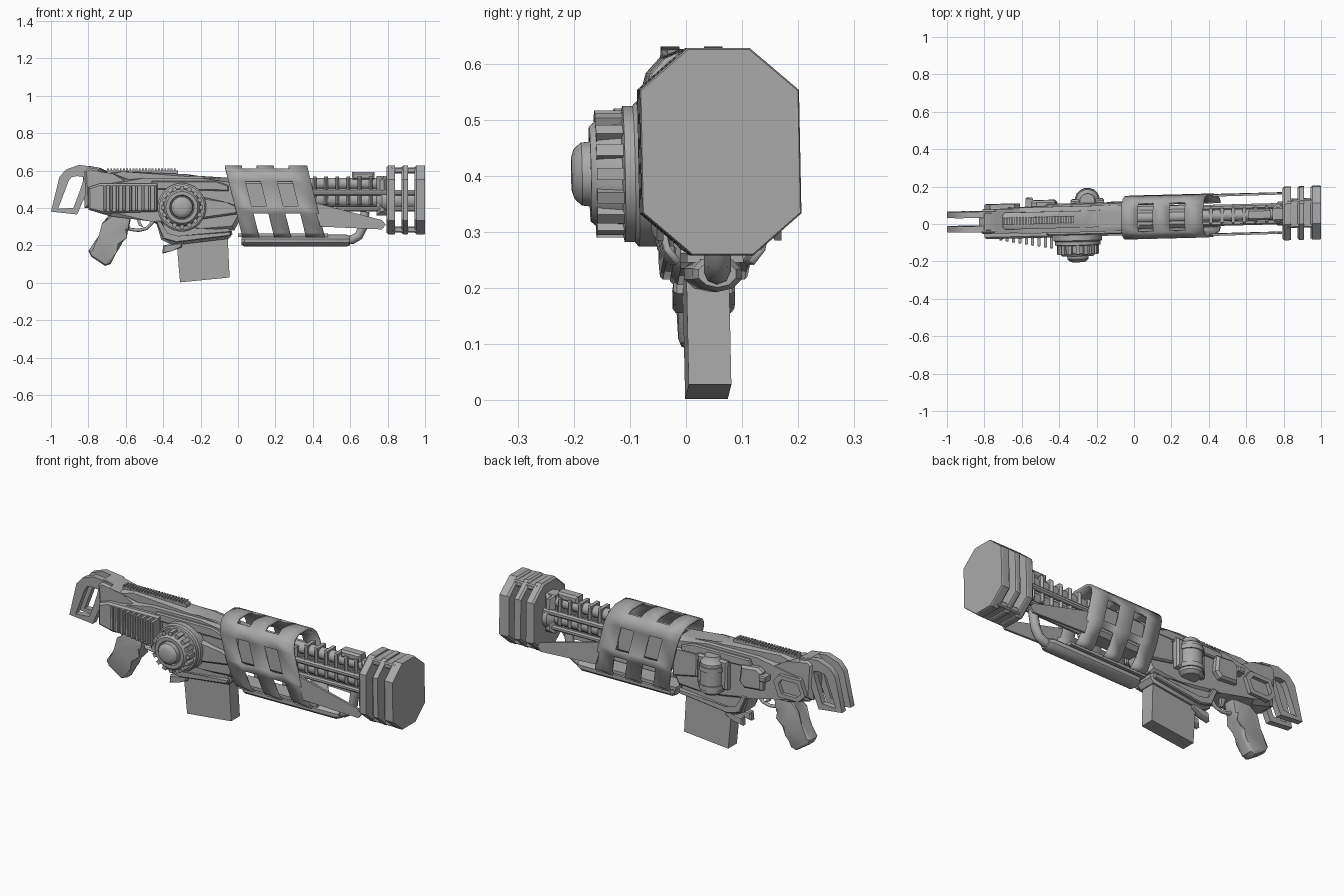
import bpy, bmesh, math
from mathutils import Matrix, Vector

if "Cube" in bpy.data.objects:
    bpy.data.objects.remove(bpy.data.objects["Cube"])

grey = bpy.data.materials.new("gunmetal grey")
grey.diffuse_color = (0.40, 0.40, 0.40, 1)
grey.use_nodes = True
grey.node_tree.nodes["Principled BSDF"].inputs["Base Color"].default_value = grey.diffuse_color


def place(v):
    """The whole weapon sits slightly yawed and rolled in its frame."""
    return Vector((v[0], v[1] + 0.036 + 0.026 * v[0] - 0.02 * (v[2] - 0.43), v[2]))


def finish(name, bm, angle=0.6):
    bmesh.ops.recalc_face_normals(bm, faces=bm.faces[:])
    for v in bm.verts:
        v.co = place(v.co)
    me = bpy.data.meshes.new(name)
    bm.to_mesh(me)
    bm.free()
    me.shade_smooth()
    me.set_sharp_from_angle(angle=angle)
    me.materials.append(grey)
    ob = bpy.data.objects.new(name, me)
    bpy.context.collection.objects.link(ob)
    return ob


def prism(name, pts, y0, y1, bev=0.0, seg=1):
    """Side profile in x-z, extruded from y0 to y1, with bevelled rims."""
    bm = bmesh.new()
    a = [bm.verts.new((x, y0, z)) for x, z in pts]
    b = [bm.verts.new((x, y1, z)) for x, z in pts]
    bm.faces.new(a)
    bm.faces.new(b[::-1])
    n = len(pts)
    for i in range(n):
        bm.faces.new((a[i], b[i], b[(i + 1) % n], a[(i + 1) % n]))
    if bev:
        rim = [e for e in bm.edges if abs(e.verts[0].co.y - e.verts[1].co.y) < 1e-6]
        bmesh.ops.bevel(bm, geom=rim, offset=bev, segments=seg, affect='EDGES', profile=0.5)
    return finish(name, bm)


def box(name, x0, x1, y0, y1, z0, z1, bev=0.0):
    return prism(name, [(x0, z0), (x1, z0), (x1, z1), (x0, z1)], y0, y1, bev)


def frame(name, outer, inner, y0, y1):
    """Flat ring between two matching outlines, optionally splayed per end."""
    bm = bmesh.new()
    n = len(outer)
    rings = [[bm.verts.new((x, y, z)) for x, z in p]
             for p, y in ((outer, y0), (outer, y1), (inner, y1), (inner, y0))]
    for k in range(4):
        r, s = rings[k], rings[(k + 1) % 4]
        for i in range(n):
            bm.faces.new((r[i], r[(i + 1) % n], s[(i + 1) % n], s[i]))
    return finish(name, bm)


def lathe(name, prof, c, axis, seg=20, sy=1.0):
    """Spin (distance, radius) steps about the x, y or z axis through c."""
    bm = bmesh.new()
    rings = []
    for d, r in prof:
        ring = []
        for i in range(seg):
            t = 2 * math.pi * (i + 0.5) / seg
            u, w = r * math.cos(t), r * math.sin(t)
            p = {'x': (d, u * sy, w), 'y': (u, d, w), 'z': (u, w, d)}[axis]
            ring.append(bm.verts.new(Vector(c) + Vector(p)))
        rings.append(ring)
    for r, s in zip(rings, rings[1:]):
        for i in range(seg):
            bm.faces.new((r[i], r[(i + 1) % seg], s[(i + 1) % seg], s[i]))
    bm.faces.new(rings[0])
    bm.faces.new(rings[-1])
    return finish(name, bm)


def pipe(name, pts, r):
    cu = bpy.data.curves.new(name, 'CURVE')
    cu.dimensions = '3D'
    cu.bevel_depth, cu.bevel_resolution, cu.use_fill_caps = r, 2, True
    sp = cu.splines.new('POLY')
    sp.points.add(len(pts) - 1)
    for p, q in zip(sp.points, pts):
        p.co = (*place(q), 1)
    cu.materials.append(grey)
    ob = bpy.data.objects.new(name, cu)
    bpy.context.collection.objects.link(ob)


# stock: forked pair of loops joined to a solid neck
outer = [(-1, .38), (-.955, .565), (-.92, .605), (-.85, .63), (-.74, .615), (-.76, .52), (-.81, .48), (-.86, .365)]
inner = [(-.962, .395), (-.905, .545), (-.89, .565), (-.86, .57), (-.825, .565), (-.83, .54), (-.85, .48), (-.88, .4)]
for s, side in ((-1, "left"), (1, "right")):
    frame("stock_loop_" + side, outer, inner, s * .022, s * .055)
prism("stock_neck", [(-.82, .40), (-.83, .60), (-.80, .625), (-.74, .615), (-.68, .565), (-.55, .54), (-.55, .38)],
      -.065, .065, .02)

# receiver body, upper housing and toothed sight rail
prism("receiver_body", [(-.80, .39), (-.78, .53), (-.5, .56), (-.2, .56), (.03, .55), (.03, .37), (-.02, .28),
                        (-.2, .29), (-.40, .30), (-.46, .35), (-.68, .355)], -.07, .07, .022)
prism("upper_housing", [(-.76, .52), (-.70, .585), (-.62, .595), (-.27, .58), (-.22, .56), (-.03, .56), (-.03, .5)],
      -.045, .045, .012)
box("sight_rail", -.70, -.32, -.018, .018, .58, .6)
for i in range(22):
    x = -.70 + i * .017
    box("rail_tooth", x, x + .010, -.02, .02, .597, .61)
for s in (-1, 1):
    prism("side_ledge", [(-.48, .50), (-.46, .545), (-.12, .545), (-.05, .52), (-.05, .49)], s * .06, s * .085, .006)

# cooling fin block on the left side
prism("fin_block", [(-.80, .39), (-.80, .51), (-.74, .53), (-.43, .53), (-.43, .38), (-.72, .37)], -.095, -.05, .01)
for i in range(9):
    x, d = -.72 + i * .034, -.105 - i * .006
    prism("cooling_fin", [(x, .385), (x, .52), (x + .016, .52), (x + .016, .385)], d, -.08, .003)

# round dial with knurled rim and hub
D = (-.30, 0, .403)
lathe("dial_base", [(-.06, .13), (-.115, .13), (-.122, .122), (-.14, .122), (-.145, .10)], D, 'y', 28)
lathe("dial_drum", [(-.13, .104), (-.185, .098), (-.20, .085), (-.20, .066), (-.19, .062)], D, 'y', 28)
lathe("dial_hub", [(-.18, .062), (-.215, .058), (-.228, .046), (-.233, .03)], D, 'y', 12)
for i in range(16):
    bm = bmesh.new()
    bmesh.ops.create_cube(bm, size=1, matrix=Matrix.Translation(D) @ Matrix.Rotation(i * math.pi / 8, 4, 'Y')
                          @ Matrix.Translation((.102, -.165, 0)) @ Matrix.Diagonal((.022, .05, .022, 1)))
    finish("dial_knurl", bm)
prism("dial_wedge", [(-.20, .46), (-.06, .43), (.02, .40), (.02, .37), (-.19, .34)], -.095, -.06, .01)
for i in range(3):
    box("side_vent", -.19, -.16, -.078, -.06, .485 + i * .014, .494 + i * .014)

# right side: canister, bolt block, raised panel and support struts
C = (-.25, .095, 0)
lathe("side_canister", [(.32, .045), (.335, .062), (.49, .062), (.505, .045), (.525, .04)], C, 'z', 16)
for z in (.35, .45):
    lathe("canister_band", [(z, .068), (z + .025, .068)], C, 'z', 16)
box("canister_mount", -.34, -.16, .06, .105, .35, .51, .01)
prism("bolt_block", [(-.55, .40), (-.55, .50), (-.52, .52), (-.42, .51), (-.41, .42), (-.44, .39)], .06, .105, .012)
box("bolt_handle", -.58, -.54, .06, .12, .46, .49, .006)
panel = [(-.80, .43), (-.77, .51), (-.64, .51), (-.61, .47), (-.64, .39), (-.76, .39)]
frame("side_panel_frame", panel, [(-.71 + (x + .71) * .72, .45 + (z - .45) * .65) for x, z in panel], .06, .09)
prism("front_side_cover", [(-.15, .37), (-.15, .50), (.0, .50), (.0, .34)], .06, .085, .008)

# grip, trigger and guard
prism("pistol_grip", [(-.69, .37), (-.71, .31), (-.745, .25), (-.80, .17), (-.785, .14), (-.71, .09), (-.68, .10),
                      (-.65, .16), (-.625, .20), (-.61, .25), (-.585, .28), (-.57, .36)], -.038, .038, .018, 2)
pipe("trigger_guard", [(-.59, 0, .30), (-.575, 0, .285), (-.53, 0, .28), (-.49, 0, .29), (-.45, 0, .33)], .009)
prism("trigger", [(-.55, .36), (-.52, .36), (-.52, .32), (-.505, .295), (-.53, .305)], -.01, .01)

# magazine, its well and surrounding collar
prism("magazine", [(-.33, .24), (-.31, .002), (-.045, .028), (-.055, .25)], -.038, .038)
prism("magazine_well", [(-.44, .33), (-.41, .23), (-.35, .20), (-.05, .235), (-.03, .26), (-.04, .31), (-.2, .33)],
      -.06, .06, .012)
for s in (-1, 1):
    prism("well_strut", [(-.44, .33), (-.40, .235), (-.33, .215), (-.04, .25), (-.035, .275), (-.32, .245),
                         (-.38, .26), (-.41, .33)], s * .055, s * .078, .005)
    prism("well_lug", [(-.40, .20), (-.405, .155), (-.35, .17), (-.30, .19), (-.30, .215)], s * .02, s * .055, .006)

# slanted wrap-around shroud with slots, open along the bottom
half = [(.065, .245), (.085, .27), (.105, .37), (.11, .41), (.11, .54), (.098, .58), (.075, .605), (.04, .62)]
sec = half + [(-y, z) for y, z in half[::-1]]
cols = [-.07, .02, .10, .19, .27, .37]
bm = bmesh.new()
grid = [[bm.verts.new((x + (.62 - z) * .25, y, z)) for y, z in sec] for x in cols]
for c in range(5):
    for r in range(len(sec) - 1):
        row = min(r, len(sec) - 2 - r)
        if c % 2 and row in (0, 1, 3, 6, 7):
            continue
        bm.faces.new((grid[c][r], grid[c + 1][r], grid[c + 1][r + 1], grid[c][r + 1]))
shroud = finish("barrel_shroud", bm)
mod = shroud.modifiers.new("thickness", 'SOLIDIFY')
mod.thickness, mod.offset = .012, 0
for s in (-1, 1):
    prism("shroud_arm", [(.40, .43), (.44, .42), (.77, .335), (.79, .31), (.77, .285), (.44, .30)],
          s * .099, s * .111)

# under-barrel tube that bends up into the barrel
lathe("under_tube", [(.02, .022), (.035, .032), (.58, .032), (.60, .024)], (0, 0, .225), 'x', 10, 1.45)
pipe("under_tube_bend", [(.56, 0, .228), (.61, 0, .23), (.645, 0, .25), (.665, 0, .29), (.68, 0, .38)], .024)
box("under_rail", 0, .48, -.05, .05, .245, .262)

# barrel cluster with clamp ribs
lathe("main_barrel", [(-.05, .05), (.30, .05), (.32, .036), (.74, .036), (.77, .065), (.82, .065), (.83, .05), (.97, .05)],
      (0, 0, .44), 'x', 16)
lathe("gas_tube", [(-.02, .032), (.81, .032)], (0, 0, .53), 'x', 12)
for s in (-1, 1):
    lathe("side_rod", [(.0, .016), (.97, .016)], (0, s * .042, .48), 'x', 8)
    lathe("low_rod", [(.0, .014), (.97, .014)], (0, s * .03, .395), 'x', 8)
for i in range(7):
    x = .40 + i * .06
    box("barrel_rib", x, x + .02, -.05, .05, .415, .568, .012)
box("barrel_core", .0, .36, -.06, .06, .37, .55, .02)
box("front_sight_base", .61, .73, -.03, .03, .55, .592, .01)
box("barrel_collar", .74, .80, -.05, .05, .36, .57, .02)


# muzzle brake: octagonal plates tied together by top and bottom bridges
def octagon(k, zc=.443):
    q = [(.055, .185), (.142, .11)]
    q = q + [(y, -z) for y, z in q[::-1]]
    return [(y * k, zc + z * k) for y, z in q + [(-y, -z) for y, z in q]]


for x0, x1 in ((.795, .84), (.875, .91), (.945, 1.0)):
    bm = bmesh.new()
    rings = [[bm.verts.new((x, y, z)) for y, z in octagon(k)]
             for x, k in ((x0, .95), (x0 + .01, 1), (x1 - .006, 1), (x1, .985))]
    for r, s in zip(rings, rings[1:]):
        for i in range(8):
            bm.faces.new((r[i], r[(i + 1) % 8], s[(i + 1) % 8], s[i]))
    bm.faces.new(rings[0])
    bm.faces.new(rings[-1])
    finish("muzzle_plate", bm, .3)
for z0, z1 in ((.268, .30), (.585, .617)):
    box("muzzle_bridge", .82, .97, -.075, .075, z0, z1, .006)
lathe("muzzle_ring", [(.985, .08), (1.0, .076), (1.0, .05), (.992, .048), (.992, .036), (1.0, .034), (1.0, .026), (.985, .022)],
      (0, 0, .443), 'x', 8)
